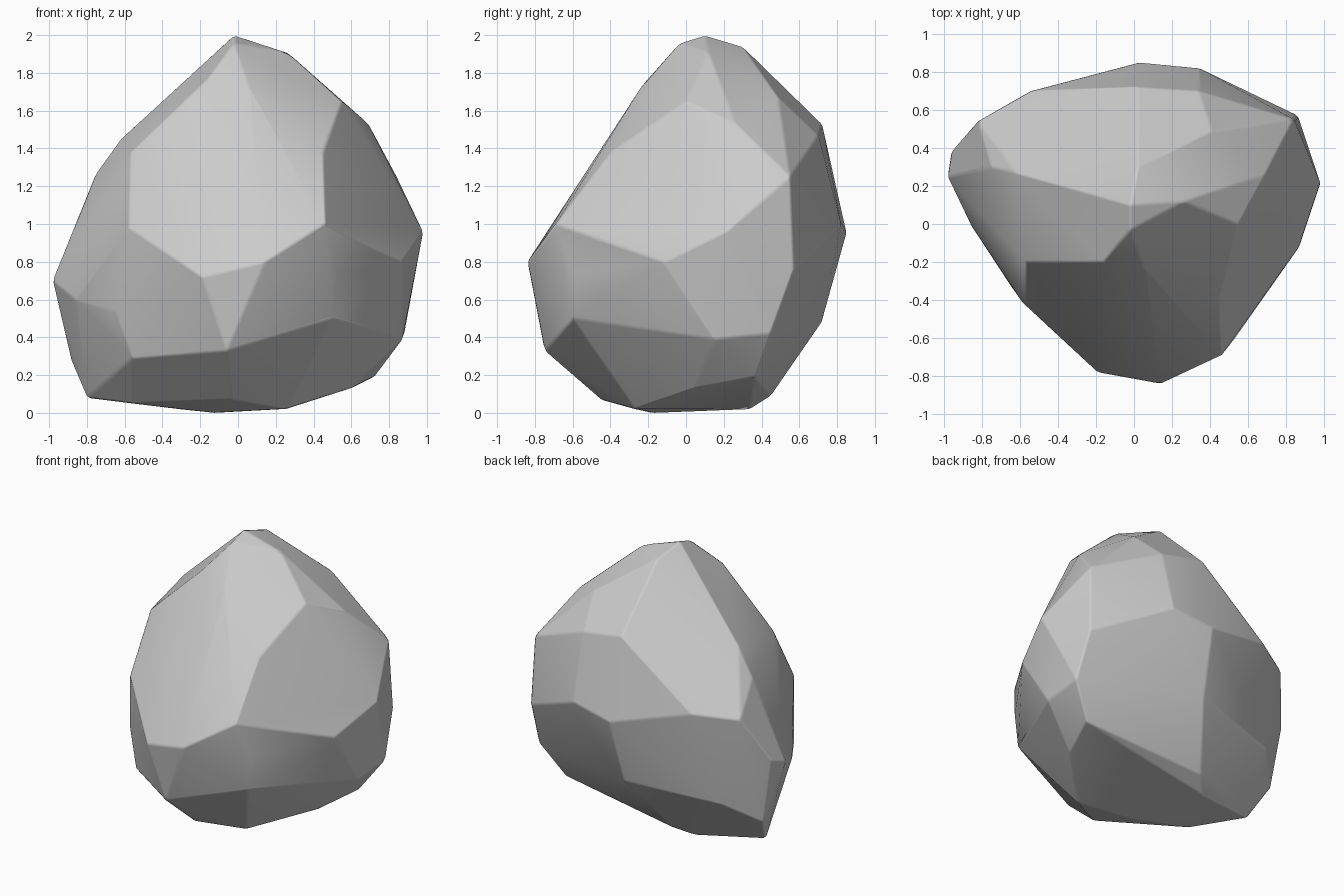
import bpy, bmesh, math

if "Cube" in bpy.data.objects:
    bpy.data.objects.remove(bpy.data.objects["Cube"])

# Corner points of the chiselled boulder, grouped by region
underside = [(-.80, .22, .08), (-.12, -.18, 0), (.26, -.27, .02), (-.31, .34, .02),
             (-.03, -.45, .07), (-.20, .45, .09), (.60, .05, .13), (-.56, -.08, .05)]
lower = [(-.06, -.75, .33), (-.56, -.38, .29), (-.88, .36, .27), (-.68, .55, .42),
         (0, .72, .48), (.72, .37, .19), (.88, .45, .42), (.87, .15, .39), (.50, -.60, .50)]
waist = [(.14, -.84, .80), (-.19, -.78, .72), (-.65, -.32, .53), (-.58, -.42, .98),
         (-.86, 0, .60), (-.98, .25, .70), (-.96, .38, .75), (.03, .85, .95),
         (.34, .82, 1.0), (.86, .57, .75), (.98, .21, .96), (.87, -.12, .80),
         (.53, -.60, .74), (.46, -.69, 1.0)]
shoulder = [(-.82, .54, 1.07), (-.54, .70, 1.10), (-.75, .30, 1.27), (-.57, -.20, 1.38),
            (-.62, .27, 1.45), (.84, .55, 1.25), (.45, -.40, 1.38),
            (.69, .26, 1.53), (.02, .72, 1.53), (.34, .70, 1.47)]
crown = [(.55, 0, 1.65), (-.16, -.20, 1.77), (.06, -.24, 1.72), (.41, .49, 1.67),
         (-.36, .12, 1.66), (.26, .12, 1.91), (-.02, -.03, 1.96), (-.02, .10, 2.0),
         (.02, .30, 1.94)]

# Boulder: hull over the corners, near-flat facets merged
bm = bmesh.new()
for p in underside + lower + waist + shoulder + crown:
    bm.verts.new(p)
bmesh.ops.convex_hull(bm, input=bm.verts)
loose = [v for v in bm.verts if not v.link_faces]
bmesh.ops.delete(bm, geom=loose, context='VERTS')
bmesh.ops.dissolve_limit(bm, angle_limit=math.radians(3), verts=bm.verts, edges=bm.edges)
bmesh.ops.recalc_face_normals(bm, faces=bm.faces)
mesh = bpy.data.meshes.new("boulder")
bm.to_mesh(mesh)
bm.free()
boulder = bpy.data.objects.new("boulder", mesh)
bpy.context.collection.objects.link(boulder)

# Narrow bevel keeps facets flat with softly worn edges
bevel = boulder.modifiers.new("worn_edges", 'BEVEL')
bevel.width = 0.012
bevel.segments = 1
bevel.limit_method = 'ANGLE'
bevel.angle_limit = math.radians(15)
bevel.harden_normals = True
bpy.context.view_layer.objects.active = boulder
boulder.select_set(True)
bpy.ops.object.shade_smooth_by_angle(angle=math.radians(50))
